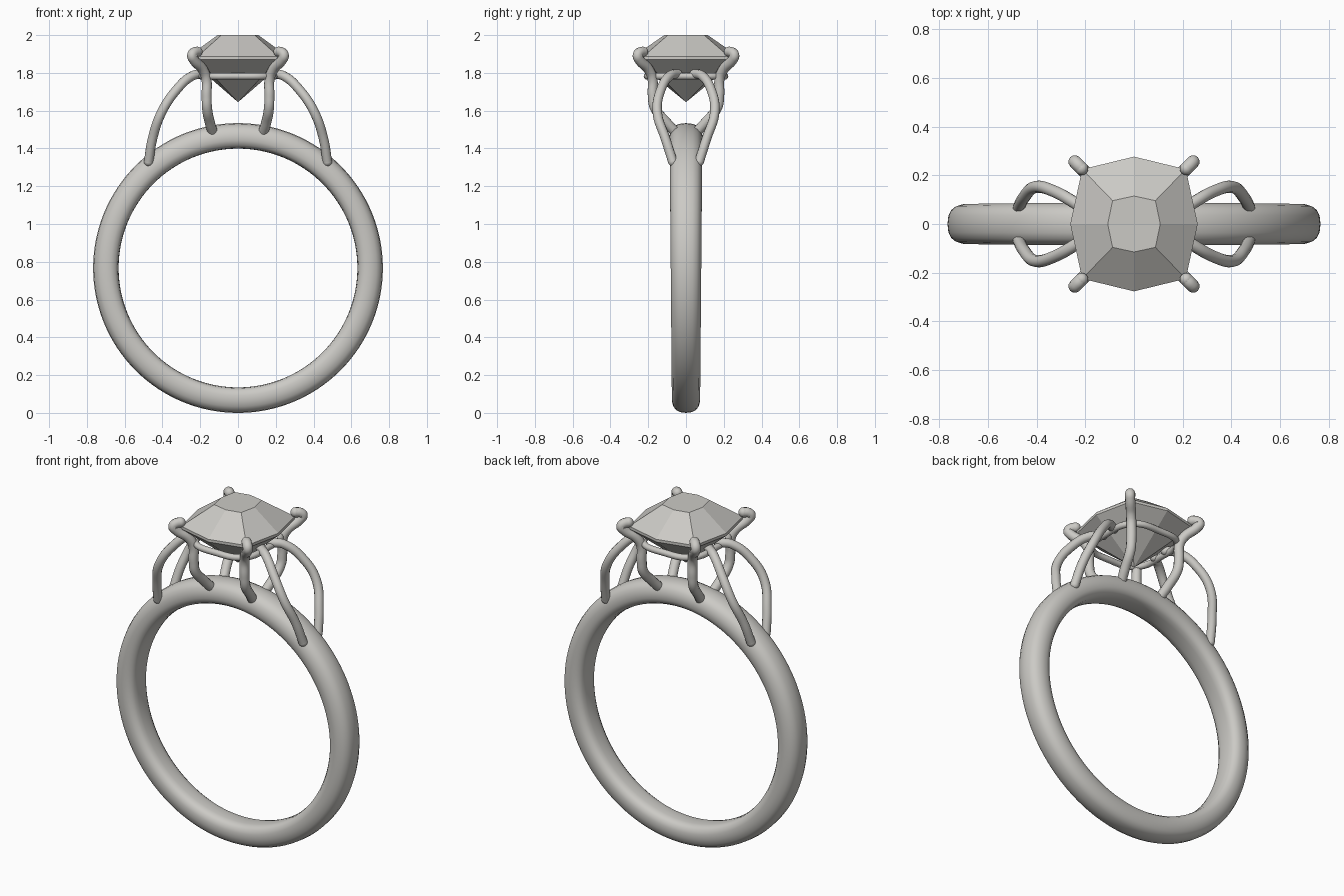
import bpy, bmesh, math
from mathutils import Vector

if "Cube" in bpy.data.objects:
    bpy.data.objects.remove(bpy.data.objects["Cube"], do_unlink=True)

silver = bpy.data.materials.new("pale warm grey")
silver.use_nodes = True
COLOUR = (0.60, 0.59, 0.56, 1)
silver.diffuse_color = COLOUR
silver.node_tree.nodes["Principled BSDF"].inputs["Base Color"].default_value = COLOUR


def finish(name, bm, smooth):
    bmesh.ops.recalc_face_normals(bm, faces=bm.faces)
    for f in bm.faces:
        f.smooth = smooth
    mesh = bpy.data.meshes.new(name)
    bm.to_mesh(mesh)
    bm.free()
    mesh.materials.append(silver)
    ob = bpy.data.objects.new(name, mesh)
    bpy.context.collection.objects.link(ob)
    return ob


def bridge(bm, a, b):
    for i in range(len(a)):
        j = (i + 1) % len(a)
        bm.faces.new((a[i], a[j], b[j], b[i]))


def wire(name, points, radius, cyclic=False):
    """Round wire through the points, with ball ends when open."""
    curve = bpy.data.curves.new(name, "CURVE")
    curve.dimensions = "3D"
    curve.bevel_depth = radius
    curve.bevel_resolution = 4
    curve.resolution_u = 8
    spline = curve.splines.new("BEZIER")
    spline.bezier_points.add(len(points) - 1)
    for bp, co in zip(spline.bezier_points, points):
        bp.co = co
        bp.handle_left_type = bp.handle_right_type = "AUTO"
    spline.use_cyclic_u = cyclic
    temp = bpy.data.objects.new(name, curve)
    bpy.context.collection.objects.link(temp)
    bpy.context.view_layer.update()
    mesh = bpy.data.meshes.new_from_object(
        temp.evaluated_get(bpy.context.evaluated_depsgraph_get()))
    bm = bmesh.new()
    bm.from_mesh(mesh)
    bpy.data.objects.remove(temp, do_unlink=True)
    bpy.data.meshes.remove(mesh)
    if not cyclic:
        for end in (points[0], points[-1]):
            ball = bmesh.ops.create_uvsphere(bm, u_segments=16, v_segments=10, radius=radius)
            bmesh.ops.translate(bm, verts=ball["verts"], vec=end)
    return finish(name, bm, True)


# Band: domed section swept round, slightly narrower at the bottom
R = 0.767
half = [(0.633, 0.03), (0.637, 0.055), (0.65, 0.075), (0.675, 0.085), (0.705, 0.085),
        (0.733, 0.076), (0.752, 0.06), (0.763, 0.036)]
section = half + [(R, 0)] + [(r, -y) for r, y in reversed(half)] + [(0.632, 0)]
bm = bmesh.new()
rings = []
N = 128
for i in range(N):
    a = math.tau * i / N
    k = 0.95 + 0.07 * math.sin(a)
    rings.append([bm.verts.new((r * math.cos(a), y * k, R + r * math.sin(a)))
                  for r, y in section])
for i in range(N):
    bridge(bm, rings[i], rings[(i + 1) % N])
finish("band", bm, True)


# Cushion outline: eight points from the side middles and corners
def cushion(mx, my, cx, cy, z):
    return [Vector(p) for p in ((mx, 0, z), (cx, cy, z), (0, my, z), (-cx, cy, z),
                                (-mx, 0, z), (-cx, -cy, z), (0, -my, z), (cx, -cy, z))]


# Faceted stone: table, crown, thin girdle and pointed pavilion
bm = bmesh.new()
levels = [[bm.verts.new(p) for p in ring] for ring in (
    cushion(0.108, 0.115, 0.088, 0.096, 2.0),
    cushion(0.262, 0.277, 0.213, 0.225, 1.888),
    cushion(0.262, 0.277, 0.213, 0.225, 1.872))]
bm.faces.new(levels[0])
bridge(bm, levels[0], levels[1])
bridge(bm, levels[1], levels[2])
culet = bm.verts.new((0, 0, 1.645))
for i in range(8):
    bm.faces.new((levels[2][i], levels[2][(i + 1) % 8], culet))
finish("stone", bm, False)

# Gallery rail under the stone
wire("gallery_rail", cushion(0.19, 0.205, 0.155, 0.17, 1.782), 0.018, True)

# Claws and shoulder loops, one of each per quarter
claw = [(0.135, 0.06, 1.49), (0.15, 0.105, 1.54), (0.164, 0.165, 1.615), (0.166, 0.176, 1.68),
        (0.168, 0.178, 1.77), (0.185, 0.196, 1.815), (0.235, 0.248, 1.872),
        (0.243, 0.256, 1.892), (0.232, 0.245, 1.908), (0.215, 0.228, 1.912)]
loop = [(0.473, 0.07, 1.33), (0.453, 0.108, 1.45), (0.405, 0.152, 1.59),
        (0.33, 0.135, 1.705), (0.24, 0.085, 1.785), (0.18, 0.045, 1.795)]
for sx, side in ((1, "left"), (-1, "right")):
    for sy, end in ((-1, "front"), (1, "back")):
        for part, path, radius in (("claw", claw, 0.027), ("shoulder_loop", loop, 0.025)):
            wire(f"{end}_{side}_{part}",
                 [Vector((x * sx, y * sy, z)) for x, y, z in path], radius)
